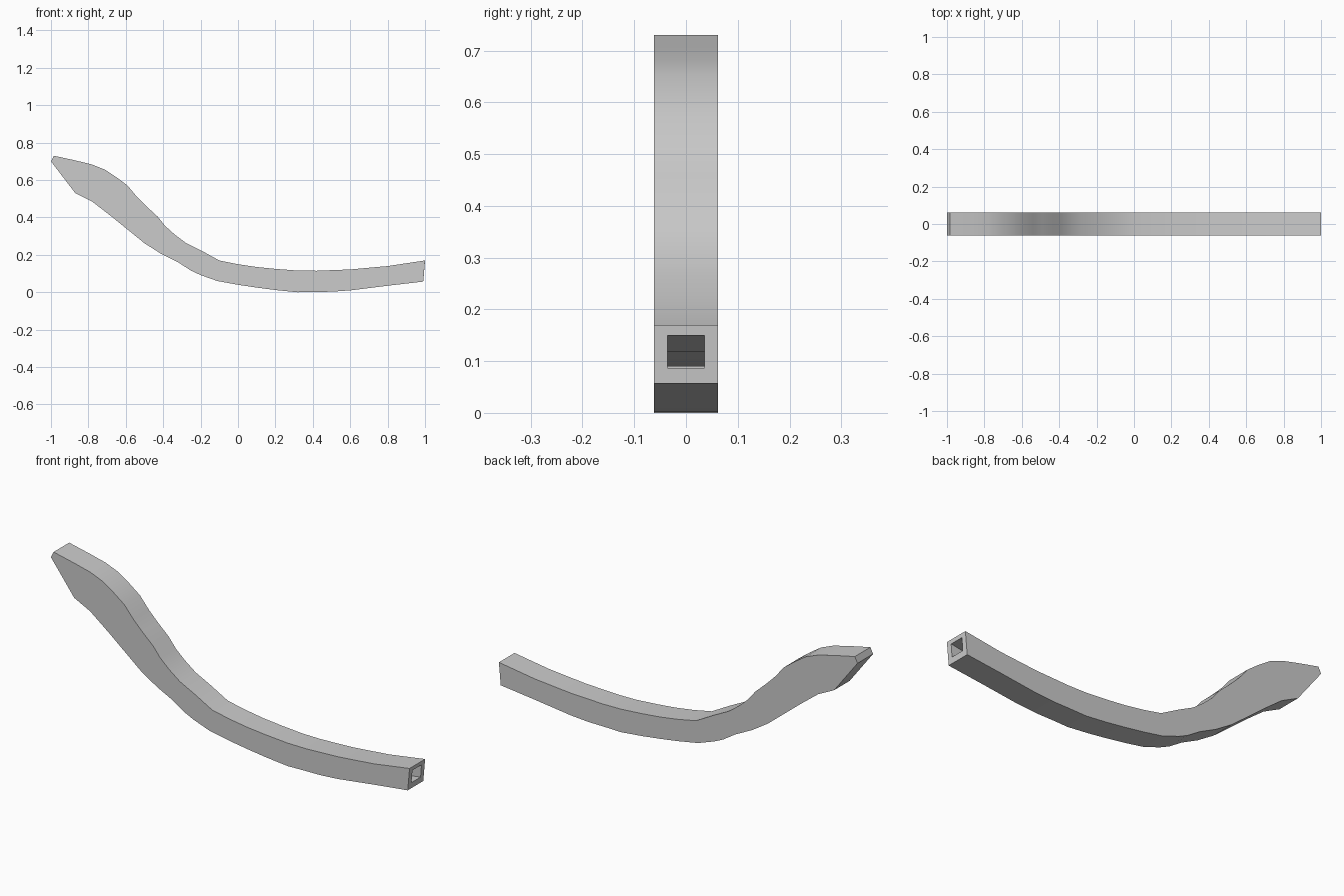
import bpy, bmesh, math

if "Cube" in bpy.data.objects:
    bpy.data.objects.remove(bpy.data.objects["Cube"])

HALF_W, HOLE_W = 0.062, 0.036

# Side outline (x, z): upper edge left to right, lower edge right to left
upper = [(-0.985, 0.73), (-0.87, 0.705), (-0.78, 0.683), (-0.71, 0.655), (-0.65, 0.615),
         (-0.59, 0.57), (-0.54, 0.51), (-0.49, 0.46), (-0.43, 0.405), (-0.39, 0.355),
         (-0.34, 0.31), (-0.28, 0.265), (-0.20, 0.225), (-0.10, 0.17), (0.0, 0.15),
         (0.1, 0.135), (0.2, 0.125), (0.32, 0.116), (0.42, 0.115), (0.6, 0.122),
         (0.8, 0.14), (1.0, 0.17)]
lower = [(0.99, 0.057), (0.8, 0.035), (0.6, 0.01), (0.5, 0.003), (0.4, 0.002),
         (0.32, 0.0), (0.2, 0.012), (0.1, 0.025), (0.0, 0.04), (-0.11, 0.06),
         (-0.2, 0.092), (-0.25, 0.115), (-0.32, 0.16), (-0.41, 0.205), (-0.5, 0.262),
         (-0.59, 0.335), (-0.68, 0.408), (-0.78, 0.485), (-0.87, 0.53), (-1.0, 0.7)]
# Curved socket inside the handle: ceiling inward, then floor back outward
ceiling = [(0.998, 0.15), (0.8, 0.118), (0.6, 0.098), (0.4, 0.09), (0.2, 0.1), (0.0, 0.125)]
floor = [(0.0, 0.063), (0.2, 0.036), (0.4, 0.028), (0.6, 0.036), (0.8, 0.06), (0.993, 0.087)]

bm = bmesh.new()


def extrude_outline(points, half, open_edge):
    """Closed outline extruded along y, leaving one edge strip open."""
    front = [bm.verts.new((x, -half, z)) for x, z in points]
    back = [bm.verts.new((x, half, z)) for x, z in points]
    bm.faces.new(front)
    bm.faces.new(back[::-1])
    n = len(points)
    for i in range(n):
        j = (i + 1) % n
        if i != open_edge:
            bm.faces.new((front[i], front[j], back[j], back[i]))
    a, b = open_edge, (open_edge + 1) % n
    return front[a], front[b], back[b], back[a]


outer = extrude_outline(upper + lower, HALF_W, len(upper) - 1)
socket = ceiling + floor
f0, f1, b1, b0 = extrude_outline(socket, HOLE_W, len(socket) - 1)
inner = (f1, f0, b0, b1)  # same corner order as the outer rim: top, bottom

# Rim around the socket opening
for i in range(4):
    j = (i + 1) % 4
    bm.faces.new((outer[i], outer[j], inner[j], inner[i]))
bmesh.ops.recalc_face_normals(bm, faces=bm.faces)

mesh = bpy.data.meshes.new("curved_handle")
bm.to_mesh(mesh)
bm.free()
handle = bpy.data.objects.new("curved_handle", mesh)
bpy.context.collection.objects.link(handle)

grey = bpy.data.materials.new("light grey")
grey.diffuse_color = (0.6, 0.6, 0.6, 1)
grey.use_nodes = True
grey.node_tree.nodes["Principled BSDF"].inputs["Base Color"].default_value = grey.diffuse_color
mesh.materials.append(grey)

# Smooth the curved strips, keep the long edges crisp
bpy.context.view_layer.objects.active = handle
handle.select_set(True)
bpy.ops.object.shade_smooth_by_angle(angle=math.radians(30))
